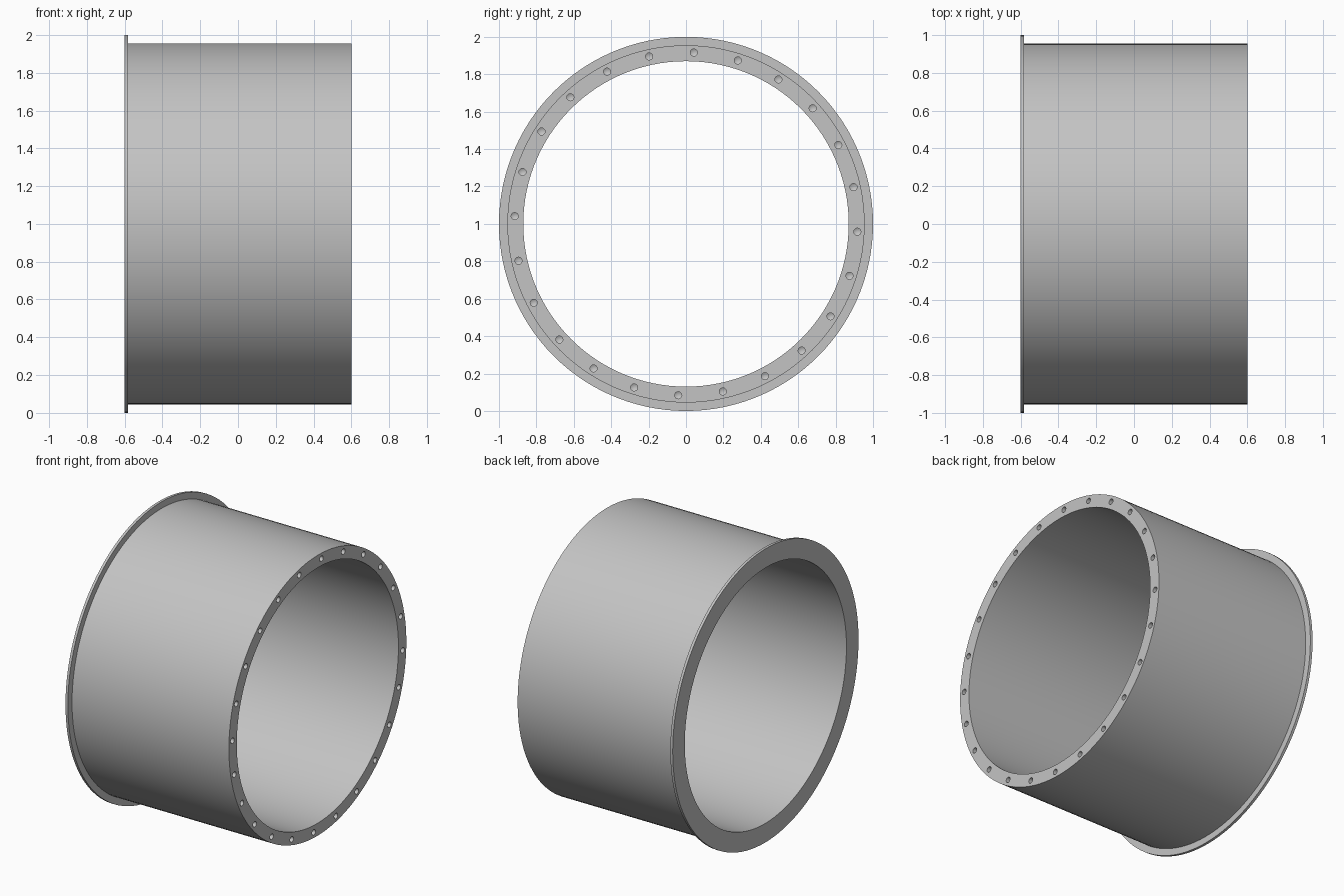
import bpy, bmesh, math
from mathutils import Matrix, Vector

cube = bpy.data.objects.get("Cube")
if cube:
    bpy.data.objects.remove(cube)

SEGMENTS = 120
BORE, WALL, RIM = 0.87, 0.955, 1.0     # radii
BACK, STEP, FRONT = -0.6, -0.582, 0.6  # positions along x
HOLES, HOLE_RADIUS, HOLE_DEPTH = 24, 0.019, 0.08

# Plain grey metal
grey = bpy.data.materials.new("grey_metal")
grey.use_nodes = True
colour = (0.55, 0.55, 0.55, 1)
grey.diffuse_color = colour
grey.node_tree.nodes["Principled BSDF"].inputs["Base Color"].default_value = colour


def make_object(name, bm):
    bmesh.ops.recalc_face_normals(bm, faces=bm.faces)
    mesh = bpy.data.meshes.new(name)
    bm.to_mesh(mesh)
    bm.free()
    mesh.materials.append(grey)
    obj = bpy.data.objects.new(name, mesh)
    obj.location.z = RIM
    bpy.context.collection.objects.link(obj)
    return obj


def lathe(bm, profile, segments, closed):
    """Spin (x, radius) points about the x axis."""
    verts = [bm.verts.new((x, 0, r)) for x, r in profile]
    pairs = list(zip(verts, verts[1:] + verts[:1]))
    edges = [bm.edges.new(p) for p in (pairs if closed else pairs[:-1])]
    bmesh.ops.spin(bm, geom=verts + edges, cent=(0, 0, 0), axis=(1, 0, 0),
                   angle=math.tau, steps=segments, use_merge=True)
    bmesh.ops.remove_doubles(bm, verts=bm.verts, dist=0.00001)


# Sleeve with a thin flange at one end
bm = bmesh.new()
lathe(bm, [(BACK, BORE), (BACK, RIM), (STEP, RIM),
           (STEP, WALL), (FRONT, WALL), (FRONT, BORE)], SEGMENTS, True)
sleeve = make_object("flanged_sleeve", bm)

# Ring of blind drilled holes with conical bottoms
bm = bmesh.new()
for i in range(HOLES):
    angle = math.radians(2.6) + i * math.tau / HOLES
    centre = Vector((0, math.sin(angle), math.cos(angle))) * 0.917
    drill = bmesh.new()
    bottom = FRONT - HOLE_DEPTH
    lathe(drill, [(bottom - 0.011, 0), (bottom, HOLE_RADIUS),
                  (FRONT + 0.05, HOLE_RADIUS), (FRONT + 0.05, 0)], 16, False)
    drill.transform(Matrix.Translation(centre))
    piece = bpy.data.meshes.new("drill_piece")
    drill.to_mesh(piece)
    drill.free()
    bm.from_mesh(piece)
    bpy.data.meshes.remove(piece)
drills = make_object("hole_cutter", bm)
drills.hide_render = True

cut = sleeve.modifiers.new("bolt_holes", "BOOLEAN")
cut.operation = "DIFFERENCE"
cut.solver = "EXACT"
cut.object = drills

bpy.ops.object.select_all(action="DESELECT")
sleeve.select_set(True)
bpy.context.view_layer.objects.active = sleeve
bpy.ops.object.modifier_apply(modifier=cut.name)
bpy.data.objects.remove(drills)
bpy.ops.object.shade_smooth_by_angle(angle=math.radians(30))
